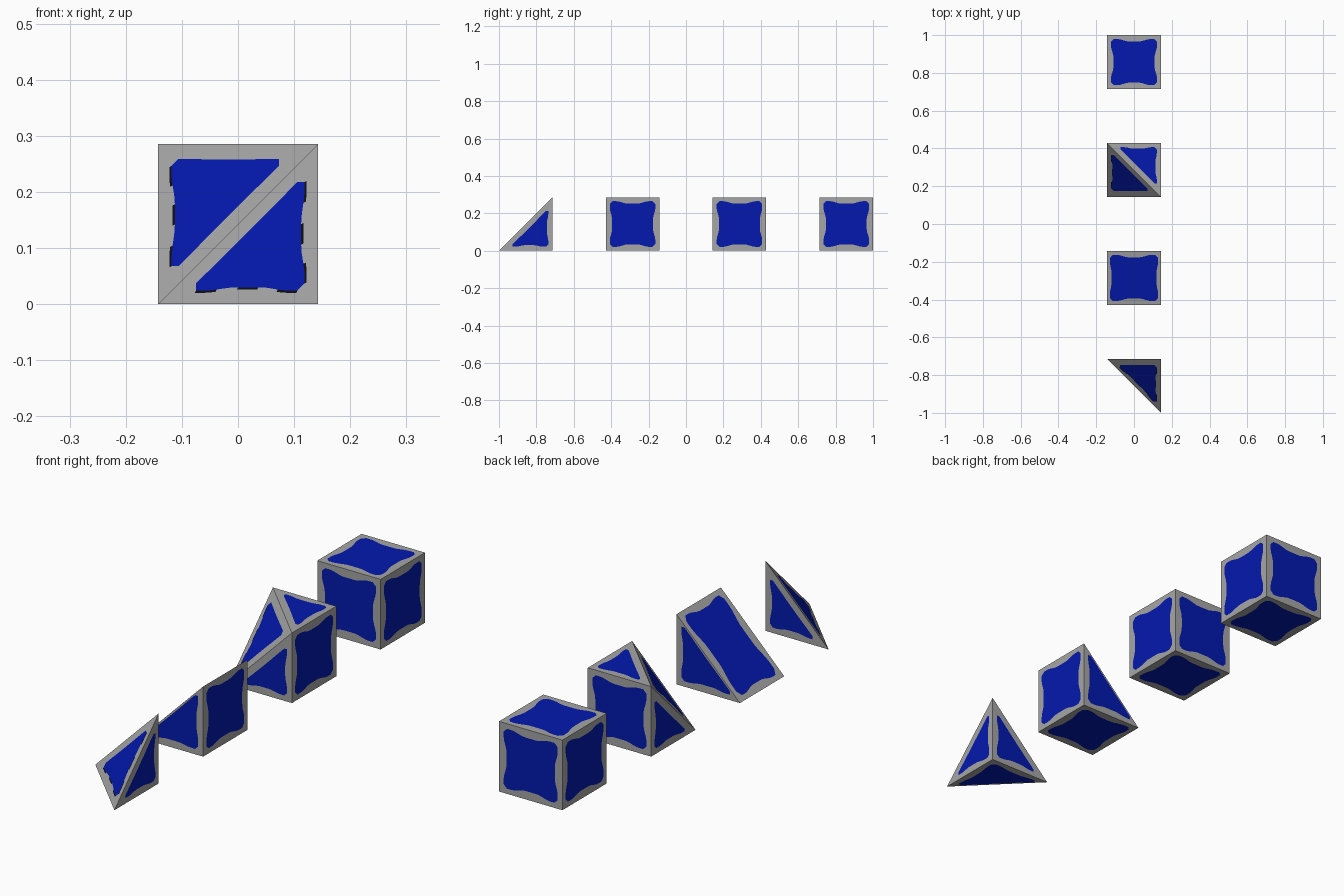
import bpy, bmesh, math

if "Cube" in bpy.data.objects:
    bpy.data.objects.remove(bpy.data.objects["Cube"])

S = 2 / 7          # block edge length; the gaps between blocks are the same size
STEPS = 20


def material(name, rgb):
    m = bpy.data.materials.new(name)
    m.diffuse_color = (*rgb, 1)
    m.use_nodes = True
    m.node_tree.nodes["Principled BSDF"].inputs["Base Color"].default_value = m.diffuse_color
    return m


GRAY = material("gray_frame", (0.38, 0.38, 0.38))
BLUE = material("blue_panel", (0.001, 0.0095, 0.43))
BLACK = material("black_outline", (0.004, 0.004, 0.006))


def edge_style(p, q, n, all_long, open_slant):
    """Border width, wave depth and outline width for one side of a face."""
    d = q - p
    if n == 4:
        return 0.021, 0.013, 0
    if all_long:                               # large slanted triangle
        if abs(d.y) < 0.01:
            return 0.038, 0.001, 0
        if abs(d.z) < 0.01 and p.z > 0.1:
            return 0.033, 0.001, 0
        return 0.030, 0.007, 0.005
    if d.length > S * 1.2:                     # slanted side of a right triangle
        return (0.006 if open_slant else 0.027), 0.001, 0
    return 0.022, 0.008, 0


def wave(t):
    """Flat near the corners, flat in the middle, smooth steps between."""
    u = max(0, min(1, (min(t, 1 - t) - 0.14) / 0.26))
    return u * u * (3 - 2 * u)


def panel_sides(pts, normal, open_slant):
    """Wavy panel outline: for each side, panel points and outline points."""
    n = len(pts)
    nxt = [pts[(i + 1) % n] for i in range(n)]
    all_long = min((nxt[i] - pts[i]).length for i in range(n)) > S * 1.2
    style = [edge_style(pts[i], nxt[i], n, all_long, open_slant) for i in range(n)]
    corners = []
    for i, p in enumerate(pts):
        a = (nxt[i] - p).normalized()
        b = (pts[i - 1] - p).normalized()
        corners.append(p + (a * style[i - 1][0] + b * style[i][0]) / math.sin(a.angle(b)))
    sides = []
    for i in range(n):
        c0, c1 = corners[i], corners[(i + 1) % n]
        inward = normal.cross(c1 - c0).normalized()
        ts = [0.06 + 0.88 * k / STEPS for k in range(STEPS + 1)]
        panel = [c0.lerp(c1, t) + inward * style[i][1] * wave(t) for t in ts]
        line = [p - inward * style[i][2] for p in panel] if style[i][2] else None
        sides.append((panel, line))
    return sides


def block(name, y0, corners, open_slant=lambda normal: False):
    """Convex block from unit-cube corners, a blue panel cut into every face."""
    hull = bmesh.new()
    for x, y, z in corners:
        hull.verts.new(((x - 0.5) * S, y0 + y * S, z * S))
    bmesh.ops.convex_hull(hull, input=hull.verts[:])
    bmesh.ops.dissolve_limit(hull, angle_limit=0.01, verts=hull.verts[:],
                             edges=hull.edges[:])
    hull.normal_update()

    bm = bmesh.new()
    outer = {v: bm.verts.new(v.co) for v in hull.verts}
    for f in hull.faces:
        vs = list(f.verts)
        n = len(vs)
        normal = f.normal.copy()
        inner, rim = [], []
        for panel, line in panel_sides([v.co.copy() for v in vs], normal,
                                       open_slant(normal)):
            inner.append([bm.verts.new(p) for p in panel])
            rim.append([bm.verts.new(p) for p in line] if line else inner[-1])
        # blue panel
        bm.faces.new([v for side in inner for v in side]).material_index = 1
        for i in range(n):
            # gray frame: one strip per side and one small piece per corner
            bm.faces.new([outer[vs[i]], outer[vs[(i + 1) % n]]] + rim[i][::-1])
            ring = [outer[vs[i]], rim[i][0], inner[i][0], inner[i - 1][-1], rim[i - 1][-1]]
            bm.faces.new(list(dict.fromkeys(ring)))
            # broken black line along the panel edge
            if rim[i] is not inner[i]:
                for k in range(STEPS):
                    q = bm.faces.new([rim[i][k], rim[i][k + 1], inner[i][k + 1], inner[i][k]])
                    t = (k + 0.5) / STEPS
                    q.material_index = 2 if min(t, 1 - t) < 0.22 or abs(t - 0.5) < 0.12 else 0
    hull.free()
    bmesh.ops.recalc_face_normals(bm, faces=bm.faces[:])
    me = bpy.data.meshes.new(name)
    bm.to_mesh(me)
    bm.free()
    for m in (GRAY, BLUE, BLACK):
        me.materials.append(m)
    bpy.context.collection.objects.link(bpy.data.objects.new(name, me))


cube = [(x, y, z) for x in (0, 1) for y in (0, 1) for z in (0, 1)]

# corner piece, ramp, cube with one corner cut off, full cube (front to back)
block("corner_block", -1, [(1, 1, 0), (0, 1, 0), (1, 0, 0), (1, 1, 1)],
      lambda nrm: nrm.z < -0.9)
block("slope_block", -1 + 2 * S, [c for c in cube if not (c[0] == 0 and c[2] == 1)],
      lambda nrm: abs(nrm.y) > 0.9)
block("cut_corner_block", -1 + 4 * S, [c for c in cube if c != (0, 0, 1)])
block("cube_block", -1 + 6 * S, cube)
